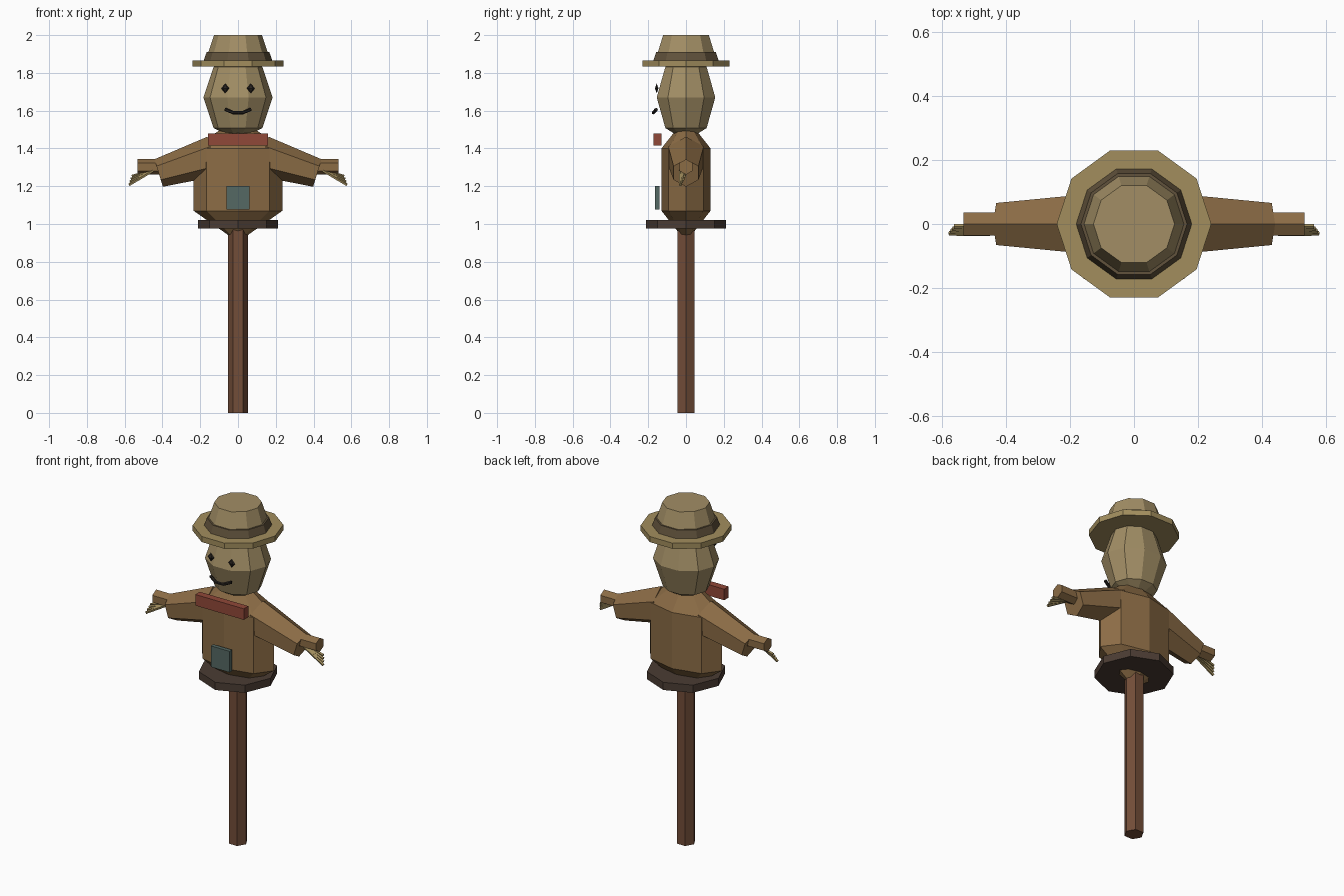
import bpy, bmesh, math
from mathutils import Vector

if "Cube" in bpy.data.objects:
    bpy.data.objects.remove(bpy.data.objects["Cube"])


def material(name, rgb):
    m = bpy.data.materials.new(name)
    m.diffuse_color = (*rgb, 1)
    m.use_nodes = True
    m.node_tree.nodes["Principled BSDF"].inputs["Base Color"].default_value = m.diffuse_color
    return m


WOOD = material("wood", (0.17, 0.075, 0.04))
COAT = material("coat", (0.26, 0.15, 0.06))
SACK = material("sack", (0.36, 0.27, 0.13))
STRAW = material("straw", (0.36, 0.27, 0.11))
BAND = material("band", (0.12, 0.085, 0.045))
BELT = material("belt", (0.07, 0.045, 0.033))
RED = material("red", (0.28, 0.065, 0.04))
TEAL = material("teal", (0.09, 0.14, 0.125))
DARK = material("dark", (0.02, 0.016, 0.013))


def finish(name, bm, mat):
    bmesh.ops.remove_doubles(bm, verts=bm.verts, dist=1e-5)
    bmesh.ops.recalc_face_normals(bm, faces=bm.faces)
    me = bpy.data.meshes.new(name)
    bm.to_mesh(me)
    bm.free()
    me.materials.append(mat)
    ob = bpy.data.objects.new(name, me)
    bpy.context.collection.objects.link(ob)
    return ob


def loft(bm, rings):
    """Skin a list of equal-length point rings and cap both ends."""
    n = len(rings[0])
    vs = [[bm.verts.new(p) for p in ring] for ring in rings]
    for a, b in zip(vs, vs[1:]):
        for i in range(n):
            bm.faces.new((a[i], a[(i + 1) % n], b[(i + 1) % n], b[i]))
    bm.faces.new(vs[0][::-1])
    bm.faces.new(vs[-1])


def lathe(name, profile, n, mat, sy=1.0, at=(0, 0)):
    """Flat-sided turned shape; profile holds (radius, z)."""
    bm = bmesh.new()
    angles = [math.tau * i / n for i in range(n)]
    loft(bm, [[(at[0] + max(r, 1e-4) * math.cos(t), at[1] + max(r, 1e-4) * sy * math.sin(t), z)
               for t in angles] for r, z in profile])
    return finish(name, bm, mat)


def rod(name, path, radii, n, mat):
    """Tube along points, with a corner of the section facing up."""
    bm = bmesh.new()
    pts = [Vector(p) for p in path]
    rings = []
    for i, p in enumerate(pts):
        d = (pts[min(i + 1, len(pts) - 1)] - pts[max(i - 1, 0)]).normalized()
        side = d.cross(Vector((0, 0, 1))).normalized()
        up = side.cross(d)
        rings.append([p + radii[i] * (up * math.cos(math.tau * k / n) + side * math.sin(math.tau * k / n))
                      for k in range(n)])
    loft(bm, rings)
    return finish(name, bm, mat)


def box(name, lo, hi, mat):
    bm = bmesh.new()
    loft(bm, [[(lo[0], lo[1], z), (hi[0], lo[1], z), (hi[0], hi[1], z), (lo[0], hi[1], z)]
              for z in (lo[2], hi[2])])
    return finish(name, bm, mat)


# Post, body and belt
lathe("post", [(0.053, 0), (0.053, 1.05)], 6, WOOD)
lathe("body", [(0, 0.905), (0.235, 1.07), (0.235, 1.40), (0, 1.565)], 8, COAT, sy=0.13 / 0.235)
lathe("belt", [(0.212, 0.975), (0.212, 1.02)], 8, BELT)

# Head
lathe("head", [(0, 1.44), (0.129, 1.508), (0.183, 1.67), (0.129, 1.832), (0, 1.90)], 10, SACK, sy=0.89)

# Hat
lathe("hat_brim", [(0.242, 1.833), (0.242, 1.866)], 10, STRAW)
lathe("hat_band", [(0.183, 1.86), (0.166, 1.91)], 10, BAND)
lathe("hat_crown", [(0.176, 1.85), (0.127, 2.0)], 10, SACK)

# Scarf and coat patch
box("scarf", (-0.158, -0.172, 1.415), (0.158, -0.13, 1.48), RED)
box("patch", (-0.062, -0.164, 1.076), (0.06, -0.14, 1.2), TEAL)

# Mouth
rod("mouth", [(-0.068, -0.157, 1.607), (-0.024, -0.173, 1.589),
              (0.024, -0.173, 1.589), (0.068, -0.157, 1.607)], [0.009] * 4, 6, DARK)

# Paired parts: eyes, sleeves, hands, straw fingers
for s, label in ((-1, "left"), (1, "right")):
    lathe(f"eye_{label}", [(0, 1.692), (0.022, 1.718), (0, 1.744)], 6, DARK, sy=0.5, at=(s * 0.068, -0.155))
    rod(f"sleeve_{label}", [(s * 0.13, 0, 1.359), (s * 0.42, 0, 1.27)], [0.108, 0.076], 6, COAT)
    rod(f"hand_{label}", [(s * 0.38, 0, 1.302), (s * 0.533, 0, 1.302)], [0.041, 0.041], 6, COAT)
    for i in range(4):
        y = -0.008 - 0.007 * i
        rod(f"straw_finger_{label}_{i + 1}",
            [(s * 0.45, y, 1.283), (s * (0.562 + 0.005 * i), y, 1.252 - 0.015 * i)],
            [0.009, 0.008], 5, STRAW)
